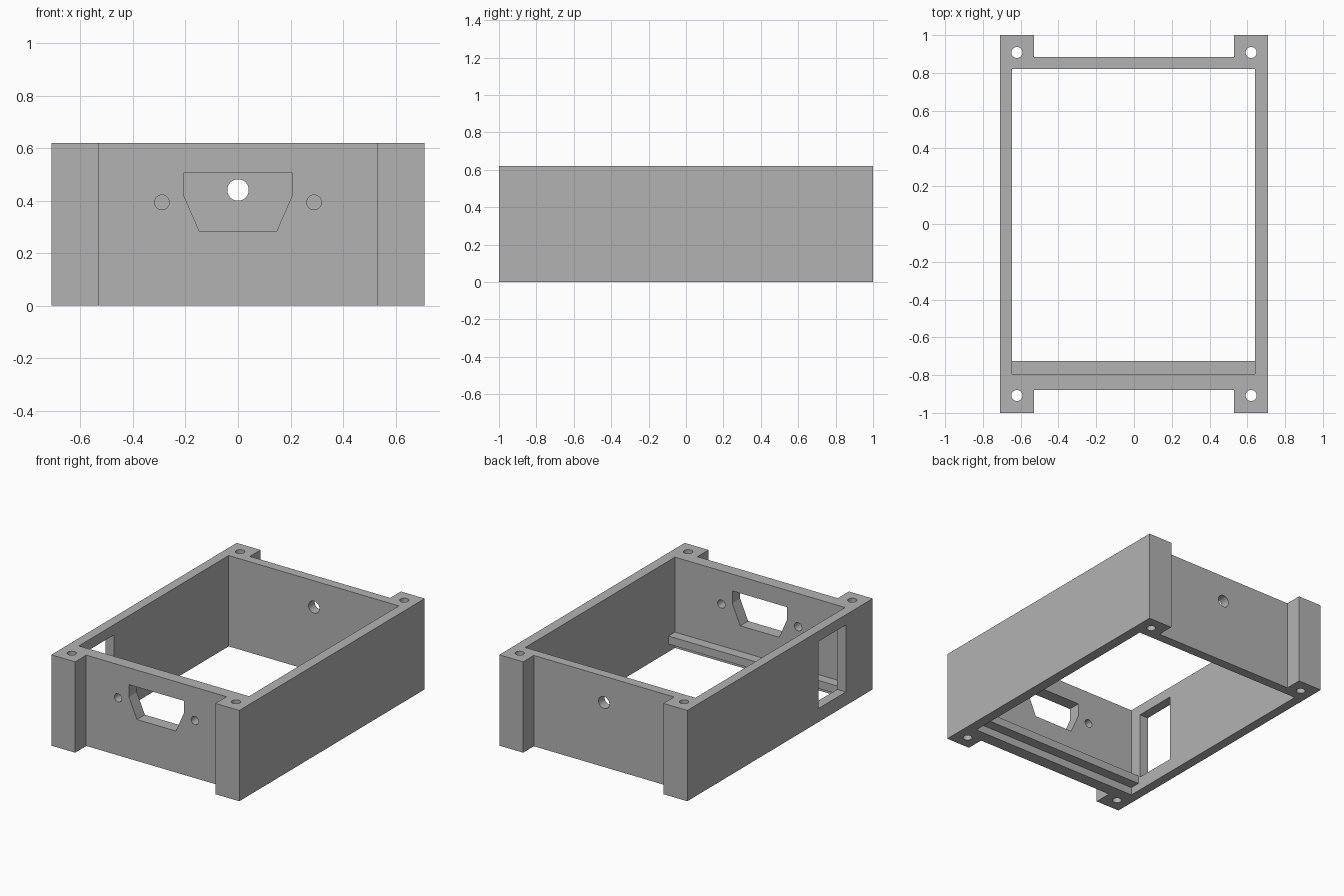
import bpy, bmesh, math
from mathutils import Matrix, Vector

if "Cube" in bpy.data.objects:
    bpy.data.objects.remove(bpy.data.objects["Cube"])

W, D, H = 0.71, 1.0, 0.62

grey = bpy.data.materials.new("plain grey")
grey.diffuse_color = (0.45, 0.45, 0.45, 1)
grey.use_nodes = True
grey.node_tree.nodes["Principled BSDF"].inputs["Base Color"].default_value = grey.diffuse_color


def prism(name, points, axis, lo, hi):
    """Extrude a 2D outline along y, x or z between lo and hi."""
    place = {"x": lambda a, b, t: (t, a, b),
             "y": lambda a, b, t: (a, t, b),
             "z": lambda a, b, t: (a, b, t)}[axis]
    bm = bmesh.new()
    face = bm.faces.new([bm.verts.new(place(a, b, lo)) for a, b in points])
    ext = bmesh.ops.extrude_face_region(bm, geom=[face])
    moved = [g for g in ext["geom"] if isinstance(g, bmesh.types.BMVert)]
    bmesh.ops.translate(bm, verts=moved, vec=Vector(place(0, 0, hi - lo)))
    bmesh.ops.recalc_face_normals(bm, faces=bm.faces)
    mesh = bpy.data.meshes.new(name)
    bm.to_mesh(mesh)
    bm.free()
    mesh.materials.append(grey)
    obj = bpy.data.objects.new(name, mesh)
    bpy.context.collection.objects.link(obj)
    return obj


def rect(x0, x1, y0, y1):
    return [(x0, y0), (x1, y0), (x1, y1), (x0, y1)]


def circle(cx, cy, r, n=24):
    return [(cx + r * math.cos(2 * math.pi * i / n),
             cy + r * math.sin(2 * math.pi * i / n)) for i in range(n)]


def cut(target, cutter):
    cutter.hide_render = True
    mod = target.modifiers.new("cut", "BOOLEAN")
    mod.operation = "DIFFERENCE"
    mod.solver = "EXACT"
    mod.object = cutter
    bpy.context.view_layer.objects.active = target
    bpy.ops.object.modifier_apply(modifier=mod.name)
    bpy.data.objects.remove(cutter)


# Enclosure outline with four projecting corner posts
P, F, B = 0.53, -0.88, 0.885
outline = [(-W, -D), (-P, -D), (-P, F), (P, F), (P, -D), (W, -D),
           (W, D), (P, D), (P, B), (-P, B), (-P, D), (-W, D)]
frame = prism("enclosure_frame", outline, "z", 0, H)

# Open interior
cut(frame, prism("cavity", rect(-0.645, 0.64, -0.795, 0.82), "z", -0.1, H + 0.1))

# Vertical screw holes in the corner posts
for x in (-0.62, 0.62):
    for y in (-0.908, 0.908):
        cut(frame, prism("screw_hole", circle(x, y, 0.029), "z", -0.1, H + 0.1))

# Socket opening and its two fixing holes in the front wall
socket = [(-0.147, 0.283), (0.147, 0.283), (0.207, 0.42),
          (0.207, 0.505), (-0.207, 0.505), (-0.207, 0.42)]
cut(frame, prism("socket_opening", socket, "y", -0.95, -0.75))
for x in (-0.29, 0.29):
    cut(frame, prism("fixing_hole", circle(x, 0.393, 0.028), "y", -0.95, -0.75))

# Cable hole in the back wall
cut(frame, prism("cable_hole", circle(0, 0.44, 0.041), "y", 0.75, 0.95))

# Switch opening in the left wall
cut(frame, prism("switch_opening", rect(-0.71, -0.415, 0.093, 0.55), "x", -0.8, -0.55))

# Ledge along the inside of the front wall
prism("inner_ledge", rect(-0.645, 0.64, -0.795, -0.725), "z", 0.053, 0.108)
